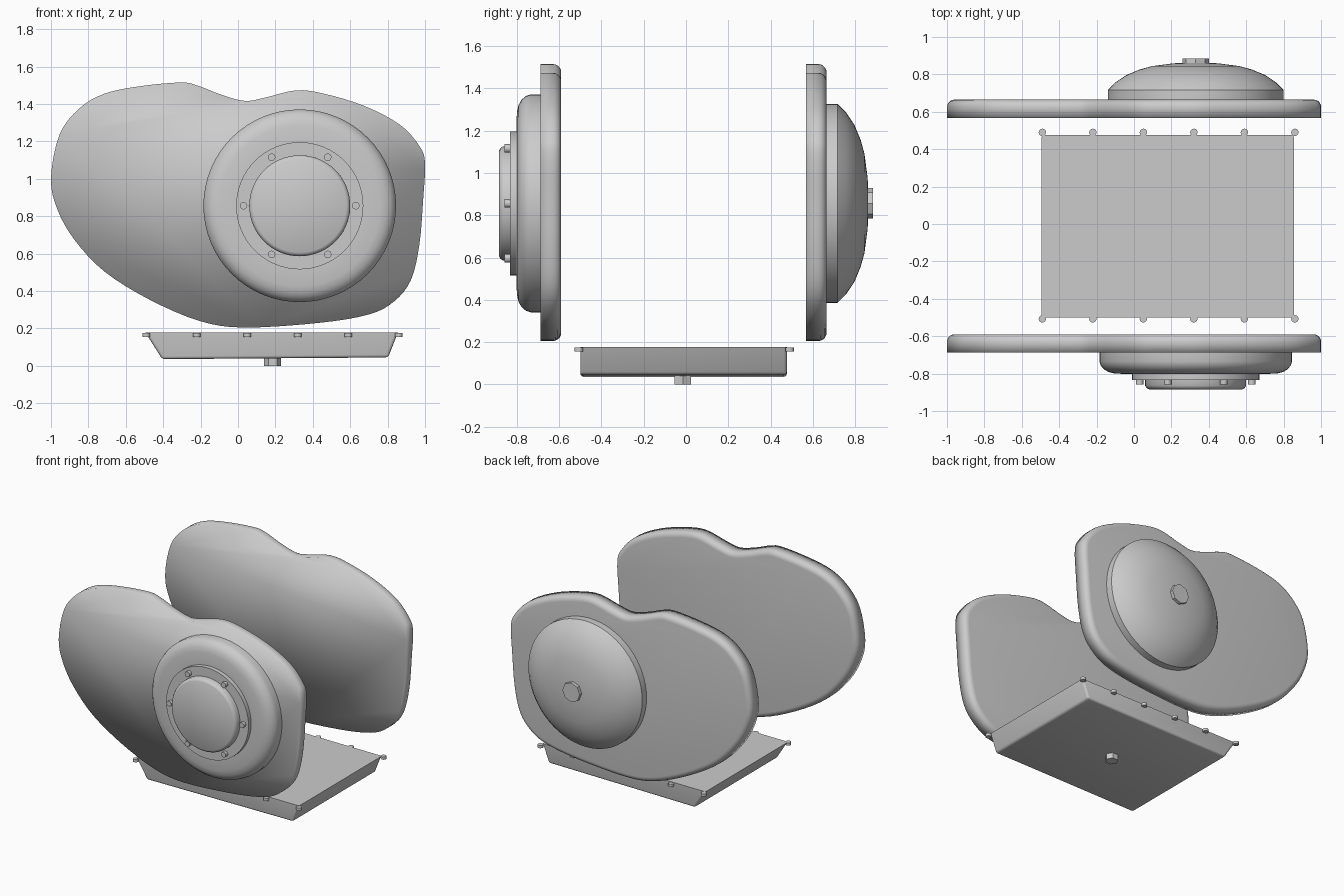
import bpy, bmesh
from math import pi, sin, cos, radians
from mathutils import Vector, Matrix

if "Cube" in bpy.data.objects:
    bpy.data.objects.remove(bpy.data.objects["Cube"])

grey = bpy.data.materials.new("plain_grey")
grey.use_nodes = True
grey.diffuse_color = (0.6, 0.6, 0.6, 1)
grey.node_tree.nodes["Principled BSDF"].inputs["Base Color"].default_value = (0.6, 0.6, 0.6, 1)

HUB = Vector((0.33, 0, 0.856))


def finish(name, bm, angle=None):
    """Turn a bmesh into a smooth object; angle keeps sharper edges crisp."""
    bmesh.ops.recalc_face_normals(bm, faces=bm.faces)
    mesh = bpy.data.meshes.new(name)
    bm.to_mesh(mesh)
    bm.free()
    mesh.materials.append(grey)
    obj = bpy.data.objects.new(name, mesh)
    bpy.context.collection.objects.link(obj)
    bpy.ops.object.select_all(action='DESELECT')
    obj.select_set(True)
    bpy.context.view_layer.objects.active = obj
    if angle:
        bpy.ops.object.shade_smooth_by_angle(angle=radians(angle))
    else:
        bpy.ops.object.shade_smooth()
    return obj


def skin(name, rings, angle=None):
    """Bridge a stack of closed rings and cap both ends."""
    bm = bmesh.new()
    loops = [[bm.verts.new(p) for p in ring] for ring in rings]
    n = len(loops[0])
    for a, b in zip(loops, loops[1:]):
        for i in range(n):
            j = (i + 1) % n
            bm.faces.new((a[i], a[j], b[j], b[i]))
    bm.faces.new(loops[0])
    bm.faces.new(loops[-1])
    return finish(name, bm, angle)


def lathe(name, profile, centre=HUB, sides=64, angle=35):
    """Turn (radius, y) pairs about an axis parallel to y."""
    turn = [2 * pi * i / sides for i in range(sides)]
    return skin(name, [[(centre.x + r * cos(t), y, centre.z + r * sin(t)) for t in turn]
                       for r, y in profile], angle)


def stud(name, x, y, z, radius, height, sides):
    """Short upright cylinder centred on a point."""
    bm = bmesh.new()
    bmesh.ops.create_cone(bm, cap_ends=True, segments=sides, radius1=radius, radius2=radius,
                          depth=height, matrix=Matrix.Translation((x, y, z)))
    return finish(name, bm, 46 if sides > 8 else 30)


def smooth_loop(points, steps=4):
    """Closed Catmull-Rom curve through the points."""
    pts = [Vector(p) for p in points]
    n, out = len(pts), []
    for i in range(n):
        a, b, c, d = (pts[(i + k) % n] for k in (-1, 0, 1, 2))
        for s in range(steps):
            t = s / steps
            out.append(0.5 * (2 * b + (c - a) * t + (2 * a - 5 * b + 4 * c - d) * t ** 2
                              + (3 * b - a - 3 * c + d) * t ** 3))
    return out


# Two-lobed gasket plates, rounded on the rear edge only
outline = smooth_loop([
    (-1, 1), (-.955, 1.235), (-.85, 1.375), (-.715, 1.455), (-.525, 1.495), (-.31, 1.515),
    (-.22, 1.5), (-.09, 1.45), (.035, 1.417), (.14, 1.433), (.31, 1.473), (.46, 1.455),
    (.675, 1.39), (.865, 1.29), (.97, 1.175), (1, 1.085), (.99, .89), (.97, .65),
    (.925, .46), (.835, .345), (.7, .275), (.435, .23), (.035, .205), (-.205, .24),
    (-.475, .355), (-.715, .505), (-.875, .675), (-.965, .835)])


def inset(loop, d):
    result = []
    for i, p in enumerate(loop):
        t = (loop[(i + 1) % len(loop)] - loop[i - 1]).normalized()
        result.append(p + d * Vector((t.y, -t.x)))
    return result


R = 0.04
for name, front, back in (("front_plate", -.688, -.59), ("rear_plate", .568, .665)):
    steps = [(front, 0)] + [(back - R + R * sin(a), R - R * cos(a))
                            for a in (k * pi / 10 for k in range(6))]
    skin(name, [[(p.x, y, p.y) for p in inset(outline, d)] for y, d in steps])

# Front clutch cover: rounded drum, flange ring, cap and six bolts
lathe("front_drum", [(.515, -.68), (.515, -.735), (.508, -.757), (.49, -.778),
                     (.465, -.792), (.43, -.8), (.34, -.802)])
lathe("flange_ring", [(.34, -.79), (.34, -.833)])
lathe("centre_cap", [(.27, -.82), (.27, -.865), (.262, -.877), (.25, -.884)])
for k in range(6):
    a = k * pi / 3
    spot = HUB + Vector((.3 * cos(a), 0, .3 * sin(a)))
    lathe(f"flange_bolt_{k + 1}", [(.02, -.825), (.02, -.858)], spot, 12)

# Rear domed cover with its centre nut
lathe("rear_dome", [(.47, .655), (.47, .717), (.43, .757), (.37, .797), (.3, .826),
                    (.235, .844), (.12, .859), (.03, .863)])
lathe("dome_nut", [(.072, .85), (.072, .885)], sides=8)

# Oil pan: tapered at both ends, with softened edges below
bm = bmesh.new()
section = [(-.495, .178), (-.405, .036), (.803, .045), (.855, .178)]
sides = [[bm.verts.new((x, y, z)) for x, z in section] for y in (-.5, .477)]
for i in range(4):
    j = (i + 1) % 4
    bm.faces.new((sides[0][i], sides[0][j], sides[1][j], sides[1][i]))
for s in sides:
    bm.faces.new(s)
soft = [e for e in bm.edges if not all(v.co.z > .1 for v in e.verts)]
bmesh.ops.bevel(bm, geom=soft, offset=.015, segments=3, profile=.5, affect='EDGES')
finish("oil_pan", bm, 35)

# Pan bolts along both long edges, and the hexagonal drain plug
for label, y in (("front", -.507), ("rear", .49)):
    for k in range(6):
        stud(f"pan_bolt_{label}_{k + 1}", -.49 + .27 * k, y, .165, .02, .02, 12)
stud("drain_plug", .185, -.015, .022, .045, .044, 6).data.transform(
    Matrix.Translation((.185, -.015, 0)) @ Matrix.Rotation(pi / 6, 4, 'Z')
    @ Matrix.Translation((-.185, .015, 0)))
